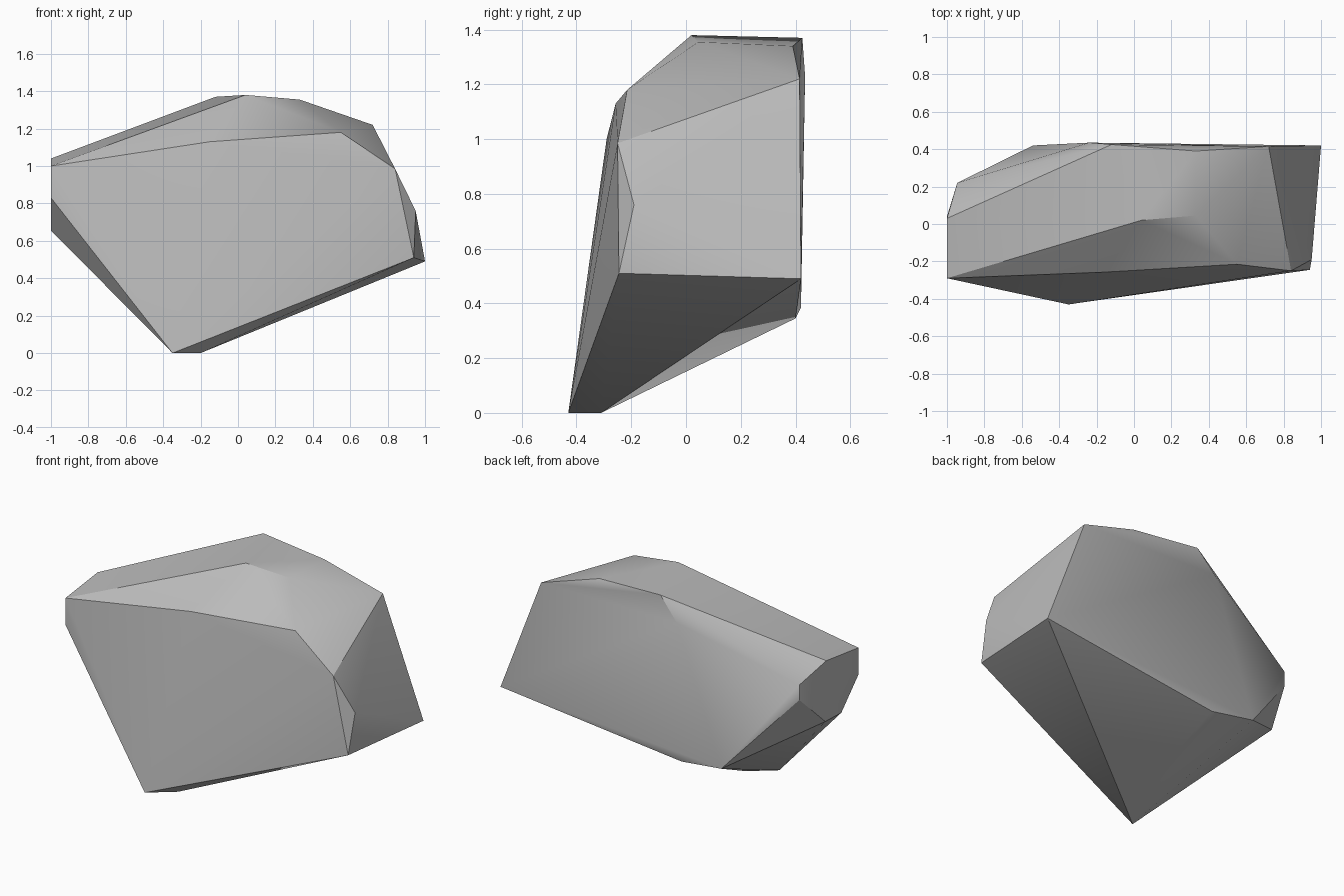
import bpy
import bmesh
import math

# Remove the default cube
cube = bpy.data.objects.get("Cube")
if cube:
    bpy.data.objects.remove(cube, do_unlink=True)


def make_material(name, colour):
    material = bpy.data.materials.new(name)
    material.use_nodes = True
    material.diffuse_color = colour
    material.node_tree.nodes["Principled BSDF"].inputs["Base Color"].default_value = colour
    return material


def make_faceted_stone(name, corner_groups, material):
    """Wrap a convex skin around the chiselled corners and keep hard edges sharp."""
    bm = bmesh.new()
    for group in corner_groups:
        for corner in group:
            bm.verts.new(corner)
    result = bmesh.ops.convex_hull(bm, input=bm.verts[:], use_existing_faces=False)
    unused = [v for v in result["geom_interior"] if isinstance(v, bmesh.types.BMVert)]
    bmesh.ops.delete(bm, geom=unused, context="VERTS")
    bmesh.ops.recalc_face_normals(bm, faces=bm.faces[:])
    mesh = bpy.data.meshes.new(name)
    bm.to_mesh(mesh)
    bm.free()
    mesh.materials.append(material)
    stone = bpy.data.objects.new(name, mesh)
    bpy.context.collection.objects.link(stone)
    bpy.ops.object.select_all(action="DESELECT")
    stone.select_set(True)
    bpy.context.view_layer.objects.active = stone
    bpy.ops.object.shade_smooth_by_angle(angle=math.radians(30))
    return stone


# Pointed foot the boulder rests on
foot = [(-.35, -.43, 0), (-.2, -.31, 0)]

# Upper rim of the broad front face, then the low right corner
front_rim = [(-1, -.29, 1), (-.15, -.257, 1.13), (.55, -.215, 1.18),
             (.84, -.25, .985), (.95, -.19, .76), (.94, -.245, .51)]

# Crown
crown = [(.04, .02, 1.38), (.33, .045, 1.355), (.33, .39, 1.34), (-.12, .425, 1.37)]

# Flat back
back = [(.72, .415, 1.22), (1, .42, .49), (-.24, .435, 1.23),
        (-.54, .42, .385), (-.25, .4, .345)]

# Cut end on the narrow side
end = [(-1, .03, 1.04), (-.945, .22, .945), (-.945, .22, .85),
       (-1, .04, .66), (-1, -.12, .655), (-1, -.29, .83)]

grey = make_material("stone grey", (.5, .5, .5, 1))
make_faceted_stone("boulder", [foot, front_rim, crown, back, end], grey)
